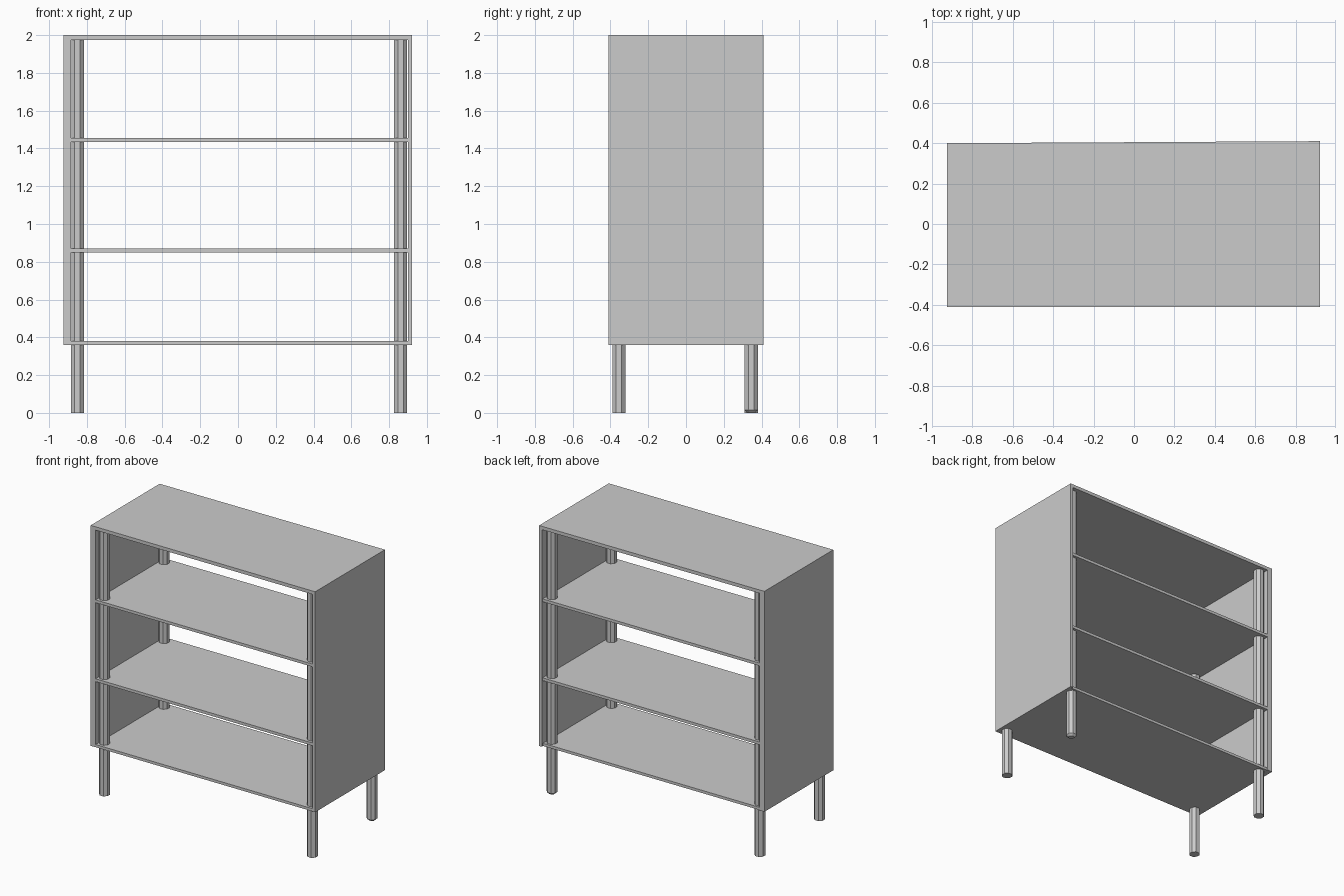
import bpy
import bmesh
import math
from mathutils import Matrix

if "Cube" in bpy.data.objects:
    bpy.data.objects.remove(bpy.data.objects["Cube"])


def finish(bm, name):
    bmesh.ops.recalc_face_normals(bm, faces=bm.faces)
    mesh = bpy.data.meshes.new(name)
    bm.to_mesh(mesh)
    bm.free()
    obj = bpy.data.objects.new(name, mesh)
    bpy.context.collection.objects.link(obj)
    return obj


def board(name, x0, x1, y0, y1, z0, z1):
    """Rectangular board given by its extents."""
    bm = bmesh.new()
    size = Matrix.Diagonal((x1 - x0, y1 - y0, z1 - z0, 1))
    centre = Matrix.Translation(((x0 + x1) / 2, (y0 + y1) / 2, (z0 + z1) / 2))
    bmesh.ops.create_cube(bm, size=1, matrix=centre @ size)
    return finish(bm, name)


def post(name, x, y, foot_bevel=0.0):
    """Eight-sided post running from the floor to the underside of the top."""
    bm = bmesh.new()
    height = 1.98
    radius = 0.035 / math.cos(math.pi / 8)
    place = Matrix.Translation((x, y, height / 2)) @ Matrix.Rotation(math.pi / 8, 4, 'Z')
    bmesh.ops.create_cone(bm, cap_ends=True, segments=8, radius1=radius,
                          radius2=radius, depth=height, matrix=place)
    if foot_bevel:
        rim = [e for e in bm.edges if all(v.co.z < 0.01 for v in e.verts)]
        bmesh.ops.bevel(bm, geom=rim, offset=foot_bevel, segments=1, affect='EDGES')
    return finish(bm, name)


# Side panels
board("left_side_panel", -0.925, -0.885, -0.41, 0.40, 0.36, 1.99)
board("right_side_panel", 0.90, 0.922, -0.41, 0.41, 0.36, 1.99)

# Top board, its back edge tapering slightly to the left
top = board("top_board", -0.925, 0.922, -0.41, 0.41, 1.975, 2.0)
for v in top.data.vertices:
    if v.co.x < 0 and v.co.y > 0:
        v.co.y = 0.40

# Bottom board and shelves
board("bottom_board", -0.90, 0.91, -0.409, 0.395, 0.36, 0.38)
for name, z in (("lower_shelf", 0.848), ("upper_shelf", 1.435)):
    board(name, -0.90, 0.91, -0.409, 0.40, z, z + 0.021)

# Corner posts; the back right one has a chamfered foot
for side, x in (("left", -0.85), ("right", 0.861)):
    post("front_" + side + "_post", x, -0.355)
    post("back_" + side + "_post", x, 0.345, 0.015 if side == "right" else 0.0)
